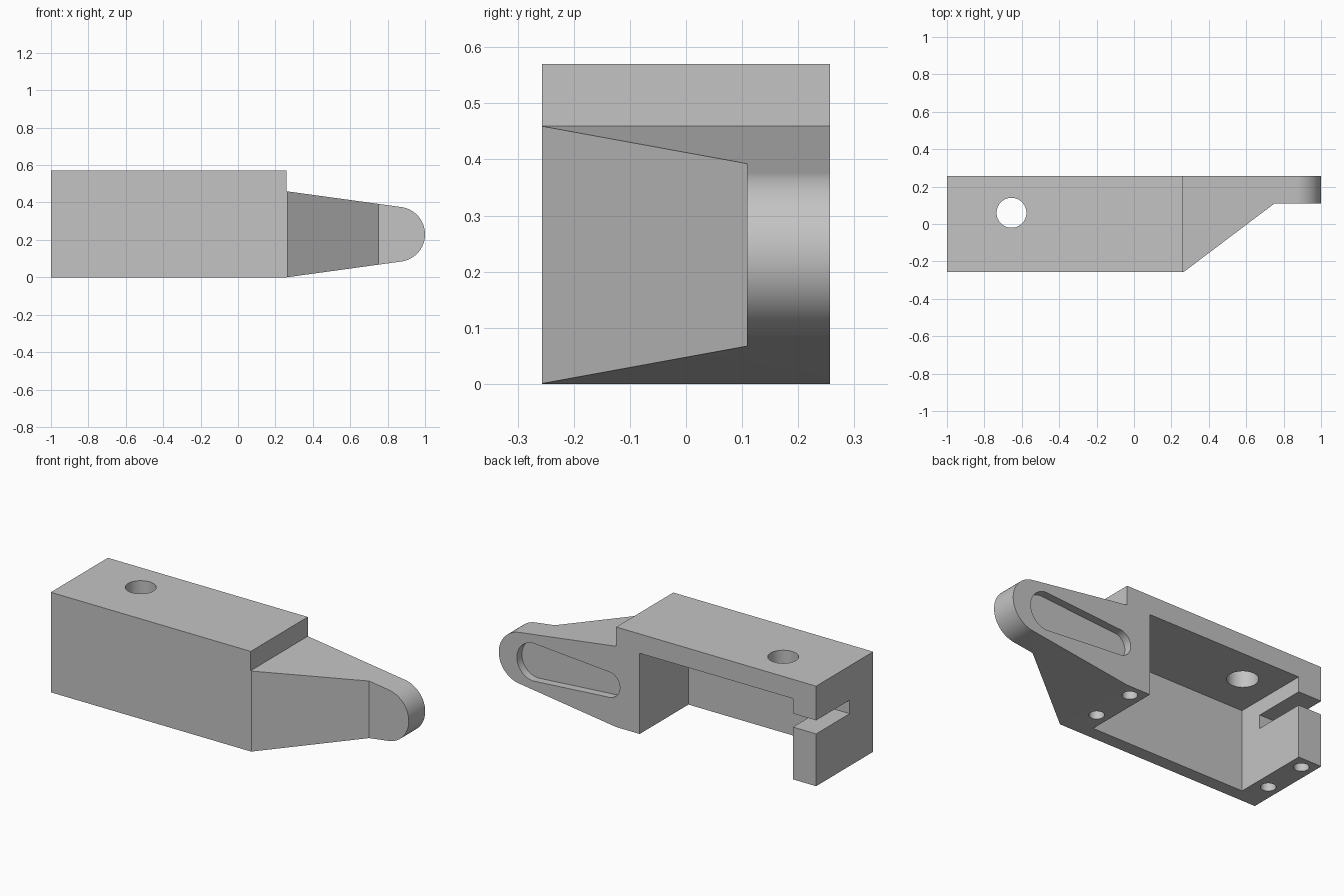
import bpy, bmesh
from math import sin, cos, pi, asin
from mathutils import Vector

cube = bpy.data.objects.get("Cube")
if cube:
    bpy.data.objects.remove(cube, do_unlink=True)

HALF = 0.257      # half of the depth
END = 0.26        # where the block meets the nose
MID = 0.23        # height of the nose axis
SLOT_DEPTH = 0.045

grey = bpy.data.materials.new("plain_grey")
grey.use_nodes = True
grey.diffuse_color = (0.55, 0.55, 0.55, 1)
grey.node_tree.nodes["Principled BSDF"].inputs["Base Color"].default_value = grey.diffuse_color


def prism(name, outline, axis, lo, hi):
    """Extrude a 2D outline along y (outline in x, z) or z (outline in x, y)."""
    def place(p, d):
        return Vector((p[0], d, p[1])) if axis == "y" else Vector((p[0], p[1], d))
    bm = bmesh.new()
    base = [bm.verts.new(place(p, lo)) for p in outline]
    face = bm.faces.new(base)
    grown = bmesh.ops.extrude_face_region(bm, geom=[face])["geom"]
    shift = place((0, 0), hi - lo)
    bmesh.ops.translate(bm, vec=shift, verts=[g for g in grown if isinstance(g, bmesh.types.BMVert)])
    bmesh.ops.recalc_face_normals(bm, faces=bm.faces)
    mesh = bpy.data.meshes.new(name)
    bm.to_mesh(mesh)
    bm.free()
    mesh.materials.append(grey)
    obj = bpy.data.objects.new(name, mesh)
    bpy.context.collection.objects.link(obj)
    return obj


def arc(cx, cy, r, start, end, steps):
    return [(cx + r * cos(start + (end - start) * i / steps),
             cy + r * sin(start + (end - start) * i / steps)) for i in range(steps + 1)]


def rect(x0, x1, y0, y1):
    return [(x0, y0), (x1, y0), (x1, y1), (x0, y1)]


def circle(cx, cy, r):
    return arc(cx, cy, r, 0, 2 * pi, 48)[:-1]


# Block with a tapered, round-ended nose
lean = pi / 2 - 0.135
tip = arc(0.853, MID, 0.147, -lean, lean, 40)
body = prism("clamp_body",
             [(-1, 0), (END, 0)] + tip + [(END, 0.46), (END, 0.57), (-1, 0.57)],
             "y", -HALF, HALF)

# Teardrop recess on the back of the nose
big, small, x_big, x_small = 0.108, 0.073, 0.778, 0.31
tilt = pi / 2 - asin((big - small) / (x_big - x_small))
recess = (arc(x_big, MID, big, -tilt, tilt, 32)
          + arc(x_small, MID, small, tilt, 2 * pi - tilt, 32))

cutters = [
    # Slanted front of the nose
    prism("nose_cut", [(0.265, -HALF), (0.265, -0.4), (1.2, -0.4), (1.2, 0.109), (0.75, 0.109)],
          "z", -0.2, 0.8),
    # Pocket open to the back and underside
    prism("pocket_cut", rect(-0.854, 0.112, -0.182, 0.4), "z", -0.2, 0.46),
    # Slot through the end wall
    prism("slot_cut", rect(-1.2, -0.8, 0.298, 0.375), "y", -0.045, 0.4),
    # Hole through the top plate
    prism("top_hole_cut", circle(-0.655, 0.06, 0.08), "z", 0.4, 0.8),
    prism("recess_cut", recess, "y", HALF - SLOT_DEPTH, 0.4),
]
# Blind holes in the underside
for x in (-0.93, 0.184):
    for y in (-0.07, 0.187):
        cutters.append(prism("screw_hole_cut", circle(x, y, 0.039), "z", -0.2, 0.2))

for cutter in cutters:
    cutter.hide_render = True
    mod = body.modifiers.new(cutter.name, "BOOLEAN")
    mod.operation = "DIFFERENCE"
    mod.solver = "EXACT"
    mod.object = cutter

# Bake the cuts and drop the cutters
bpy.context.view_layer.update()
graph = bpy.context.evaluated_depsgraph_get()
baked = bpy.data.meshes.new_from_object(body.evaluated_get(graph))
body.modifiers.clear()
body.data = baked
for cutter in cutters:
    bpy.data.objects.remove(cutter, do_unlink=True)

# Smooth round walls, crisp edges, flat planes
bpy.ops.object.select_all(action="DESELECT")
body.select_set(True)
bpy.context.view_layer.objects.active = body
bpy.ops.object.shade_smooth_by_angle(angle=0.4)
weighted = body.modifiers.new("flat_planes", "WEIGHTED_NORMAL")
weighted.keep_sharp = True
